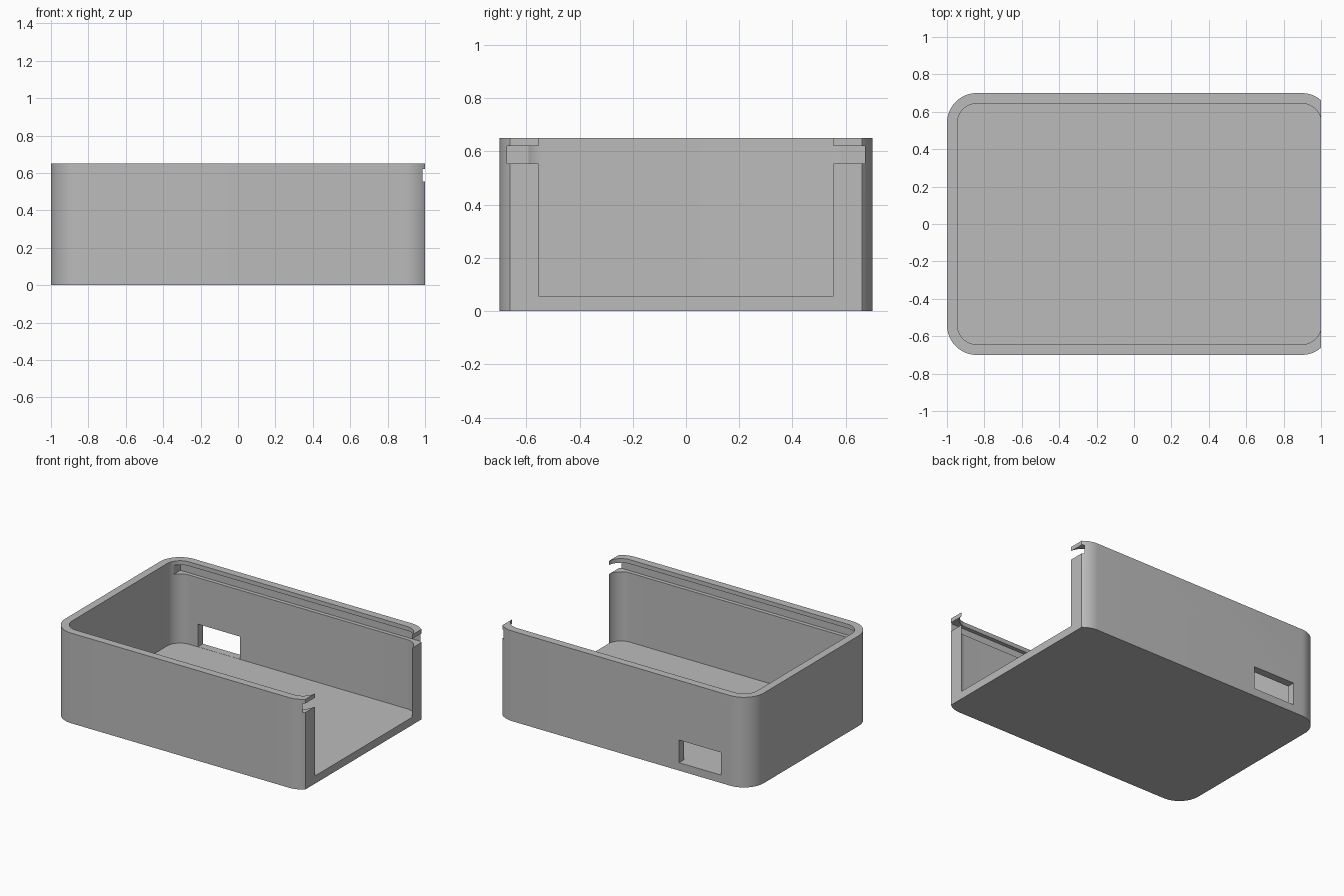
import bpy
import bmesh
from math import cos, sin, pi, radians

if "Cube" in bpy.data.objects:
    bpy.data.objects.remove(bpy.data.objects["Cube"], do_unlink=True)

HALF_Y, HEIGHT, WALL, RADIUS = 0.70, 0.65, 0.056, 0.16
SLOT_LOW, SLOT_HIGH = 0.555, 0.62

grey = bpy.data.materials.new("plain grey")
grey.use_nodes = True
grey.diffuse_color = (0.5, 0.5, 0.5, 1)
grey.node_tree.nodes["Principled BSDF"].inputs["Base Color"].default_value = (0.5, 0.5, 0.5, 1)


def prism(name, x0, x1, y0, y1, z0, z1, radius=0, steps=16):
    """Upright block, with rounded vertical corners when a radius is given."""
    points = [(x1, y1), (x0, y1), (x0, y0), (x1, y0)]
    if radius:
        centres = [(x1 - radius, y1 - radius), (x0 + radius, y1 - radius),
                   (x0 + radius, y0 + radius), (x1 - radius, y0 + radius)]
        points = []
        for corner, (cx, cy) in enumerate(centres):
            for i in range(steps + 1):
                a = (corner + i / steps) * pi / 2
                points.append((cx + radius * cos(a), cy + radius * sin(a)))
    bm = bmesh.new()
    base = bm.faces.new([bm.verts.new((x, y, z0)) for x, y in points])
    top = bmesh.ops.extrude_face_region(bm, geom=[base])["geom"]
    bmesh.ops.translate(bm, vec=(0, 0, z1 - z0),
                        verts=[v for v in top if isinstance(v, bmesh.types.BMVert)])
    bmesh.ops.recalc_face_normals(bm, faces=bm.faces)
    mesh = bpy.data.meshes.new(name)
    bm.to_mesh(mesh)
    bm.free()
    mesh.materials.append(grey)
    obj = bpy.data.objects.new(name, mesh)
    bpy.context.collection.objects.link(obj)
    return obj


def cut(target, cutter):
    """Subtract the cutter for good, then discard it."""
    cutter.hide_render = True
    mod = target.modifiers.new("cut", "BOOLEAN")
    mod.operation, mod.solver, mod.object = "DIFFERENCE", "EXACT", cutter
    bpy.ops.object.select_all(action="DESELECT")
    target.select_set(True)
    bpy.context.view_layer.objects.active = target
    bpy.ops.object.modifier_apply(modifier=mod.name)
    bpy.data.objects.remove(cutter, do_unlink=True)


# Rounded box, made one wall too long on the open side
case = prism("open_case", -1, 1 + WALL, -HALF_Y, HALF_Y, 0, HEIGHT, RADIUS)

# Hollow interior above the floor
inner_y = HALF_Y - WALL
cut(case, prism("cavity_cutter", -1 + WALL, 1.001, -inner_y, inner_y,
                WALL, HEIGHT + 0.2, RADIUS - WALL))

# Groove for a sliding lid, reaching halfway into the side walls
groove_y = HALF_Y - WALL / 2
cut(case, prism("lid_groove_cutter", -0.93, 1.3, -groove_y, groove_y, SLOT_LOW, SLOT_HIGH))

# Remove the end wall
cut(case, prism("end_cutter", 1, 1.4, -1, 1, -0.2, HEIGHT + 0.2))

# Port window through the back wall
cut(case, prism("port_cutter", -0.77, -0.435, 0.6, 0.8, WALL + 0.001, 0.22))

bpy.ops.object.shade_smooth_by_angle(angle=radians(20))
